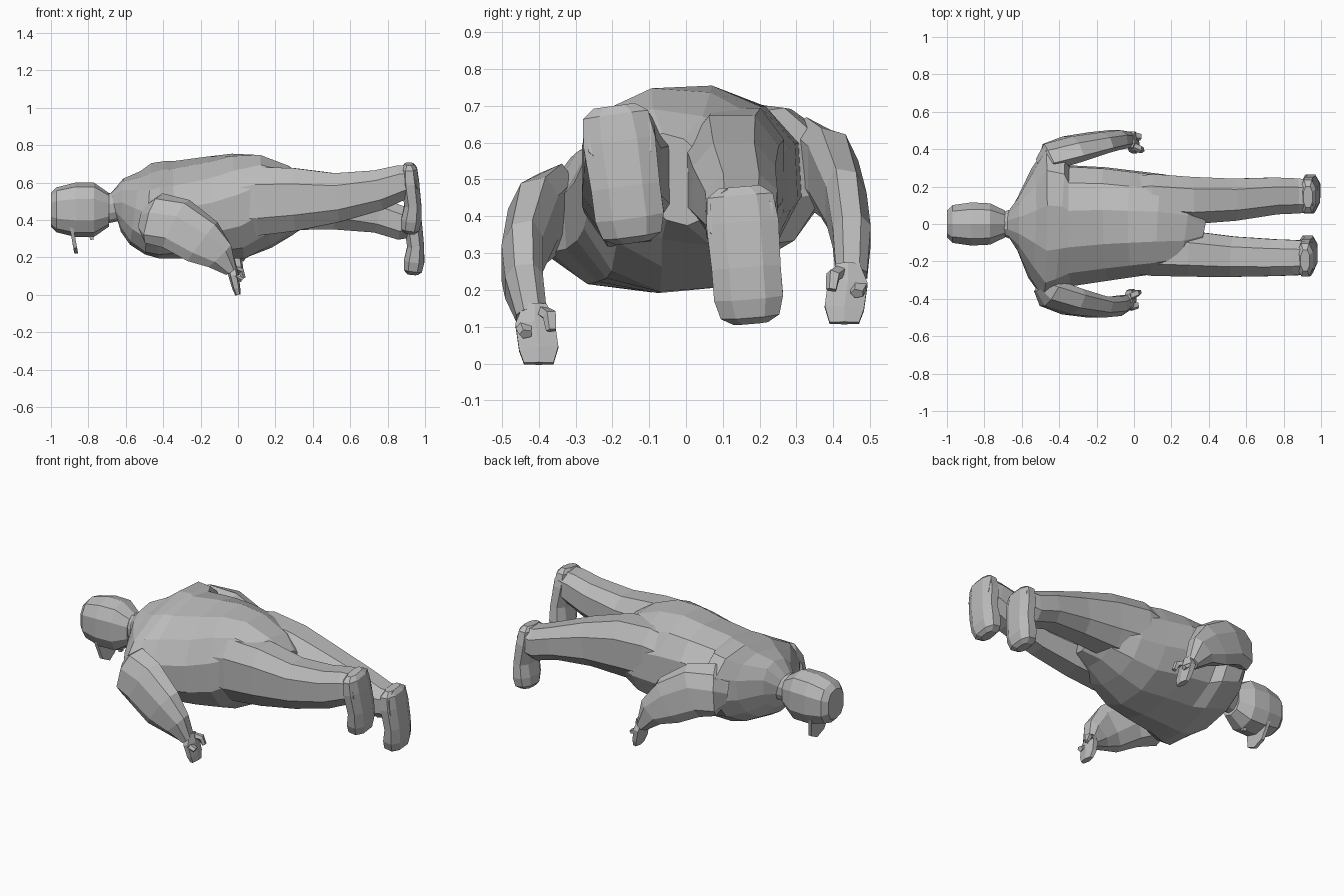
import bpy, bmesh, math
from mathutils import Vector

cube = bpy.data.objects.get("Cube")
if cube:
    bpy.data.objects.remove(cube)

grey = bpy.data.materials.new("plain grey")
grey.use_nodes = True
colour = (0.5, 0.5, 0.5, 1)
grey.diffuse_color = colour
grey.node_tree.nodes["Principled BSDF"].inputs["Base Color"].default_value = colour


def finish(name, bm):
    bmesh.ops.recalc_face_normals(bm, faces=bm.faces)
    mesh = bpy.data.meshes.new(name)
    bm.to_mesh(mesh)
    bm.free()
    mesh.materials.append(grey)
    obj = bpy.data.objects.new(name, mesh)
    bpy.context.collection.objects.link(obj)
    return obj


def loft(name, stations, sides=8, power=0.8, phase=0.5):
    """Skin rings (x, y, z, half width, half depth, shear) along their path."""
    bm = bmesh.new()
    centres = [Vector(s[:3]) for s in stations]
    rings = []
    for i, s in enumerate(stations):
        ahead = centres[min(i + 1, len(centres) - 1)]
        behind = centres[max(i - 1, 0)]
        tangent = (ahead - behind).normalized()
        across = Vector((0, 1, 0))
        across = (across - tangent * across.dot(tangent)).normalized()
        up = tangent.cross(across)
        shear = s[5] if len(s) > 5 else 0
        ring = []
        for k in range(sides):
            angle = math.tau * (k + phase) / sides
            c, d = math.cos(angle), math.sin(angle)
            c = math.copysign(abs(c) ** power, c)
            d = math.copysign(abs(d) ** power, d)
            ring.append(bm.verts.new(centres[i] + across * s[3] * c
                                     + up * (s[4] * d + shear * c)))
        rings.append(ring)
    for a, b in zip(rings, rings[1:]):
        for k in range(sides):
            n = (k + 1) % sides
            bm.faces.new((a[k], a[n], b[n], b[k]))
    bm.faces.new(rings[0])
    bm.faces.new(rings[-1])
    return finish(name, bm)


def plate(name, outline, thickness):
    """Thin slab from an outline, extruded along x."""
    bm = bmesh.new()
    face = bm.faces.new([bm.verts.new(p) for p in outline])
    made = bmesh.ops.extrude_face_region(bm, geom=[face])["geom"]
    verts = [g for g in made if isinstance(g, bmesh.types.BMVert)]
    bmesh.ops.translate(bm, verts=verts, vec=(thickness, 0, 0))
    return finish(name, bm)


# Trunk, twisted between the shoulders and the hips
loft("torso", [
    (-.71, 0, .46, .06, .08),
    (-.66, 0, .47, .08, .08),
    (-.62, 0, .48, .15, .14, .02),
    (-.55, 0, .465, .3, .19, .05),
    (-.48, 0, .46, .41, .23, .08),
    (-.4, 0, .455, .385, .25, .07),
    (-.34, -.01, .455, .33, .25, .06),
    (-.15, 0, .465, .31, .27, .04),
    (0, 0, .475, .29, .285, .01),
    (.15, 0, .5, .27, .25, -.03),
    (.28, -.01, .505, .23, .18, -.04),
    (.37, -.03, .5, .1, .12, -.03)], sides=12, power=.9, phase=-.4)

# Head, cap peak and nose
loft("head", [
    (-1, 0, .455, .075, .09),
    (-.97, 0, .455, .105, .12),
    (-.87, 0, .455, .12, .145),
    (-.77, 0, .455, .115, .145),
    (-.69, 0, .455, .075, .09)], sides=10)
plate("cap_peak", [(-.9, -.09, .36), (-.9, .09, .36), (-.88, .06, .25),
                   (-.875, 0, .22), (-.88, -.06, .25)], .02)
loft("nose", [(-.79, 0, .34, .02, .02), (-.78, 0, .295, .012, .012)], sides=4)

# Legs, thighs buried in the hips
loft("right_leg", [
    (-.15, -.15, .48, .1, .14),
    (.1, -.15, .5, .135, .195),
    (.3, -.16, .51, .13, .18),
    (.53, -.175, .52, .115, .14),
    (.75, -.18, .56, .105, .115),
    (.87, -.18, .6, .1, .1),
    (.95, -.18, .615, .09, .085)])
loft("left_leg", [
    (-.15, .15, .5, .1, .14),
    (.1, .14, .525, .135, .18),
    (.3, .125, .51, .135, .175),
    (.53, .13, .475, .12, .135),
    (.75, .15, .425, .105, .1),
    (.87, .15, .385, .1, .097),
    (.965, .15, .395, .09, .085)])

# Feet, soles turned to the rear and toes hanging down
for name, shift, drop, centre, lean in (("right_foot", 0, 0, -.17, -.025),
                                        ("left_foot", .015, -.22, .16, -.015)):
    profile = [(.915, .7, .06, .025), (.915, .675, .095, .045),
               (.92, .6, .105, .052), (.935, .48, .1, .048),
               (.927, .4, .1, .058), (.92, .35, .085, .052),
               (.918, .33, .05, .03)]
    loft(name, [(x + shift, centre + lean * (z - .52) / .18, z + drop, w, d)
                for x, z, w, d in profile])

# Arms, from inside the shoulder to the wrist
loft("right_arm", [
    (-.5, -.33, .42, .04, .07, .03),
    (-.45, -.37, .41, .08, .13, .04),
    (-.33, -.415, .38, .075, .14, .03),
    (-.19, -.445, .285, .06, .13, .02),
    (-.1, -.44, .21, .055, .09),
    (-.04, -.42, .13, .045, .035)])
loft("left_arm", [
    (-.5, .32, .52, .04, .07, -.03),
    (-.45, .36, .53, .08, .13, -.04),
    (-.33, .4, .51, .075, .14, -.03),
    (-.19, .435, .425, .06, .13, -.02),
    (-.1, .45, .345, .055, .09),
    (-.03, .45, .24, .045, .035)])

# Hands with a thumb and a curled finger each
for side, x, y, z, s in (("right", -.025, -.41, .13, 1), ("left", -.01, .44, .24, -1)):
    loft(side + "_hand", [
        (x - .01, y, z + .03, .035, .025),
        (x, y, z - .02, .06, .028),
        (x + .015, y + .01 * s, z - .09, .06, .022),
        (x + .025, y + .01 * s, z - .13, .045, .015)], sides=6)
    loft(side + "_thumb", [
        (x, y + .02 * s, z + .01, .02, .018),
        (x + .04, y + .04 * s, z, .02, .018),
        (x + .055, y + .045 * s, z - .04, .015, .012)], sides=5)
    loft(side + "_finger", [
        (x + .01, y - .03 * s, z - .03, .025, .015),
        (x + .045, y - .025 * s, z - .05, .018, .014)], sides=5)
